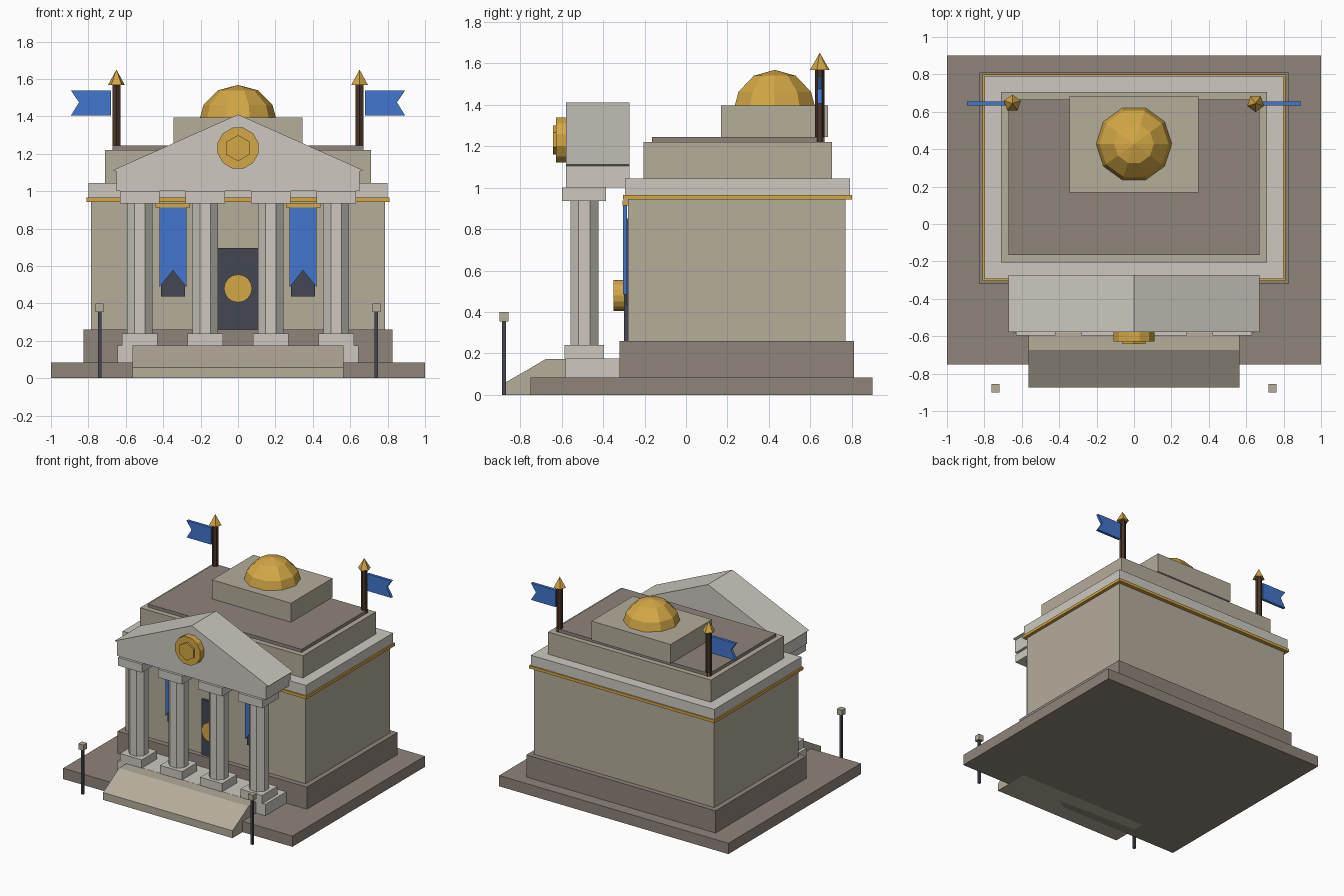
import bpy, bmesh, math
from mathutils import Matrix

cube = bpy.data.objects.get("Cube")
if cube:
    bpy.data.objects.remove(cube, do_unlink=True)


def material(name, *rgb):
    """Flat material from 8-bit display colour, stored as linear."""
    col = tuple((c / 255 / 12.92) if c < 11 else ((c / 255 + 0.055) / 1.055) ** 2.4 for c in rgb) + (1.0,)
    m = bpy.data.materials.new(name)
    m.use_nodes = True
    m.diffuse_color = col
    m.node_tree.nodes["Principled BSDF"].inputs["Base Color"].default_value = col
    return m


tan = material("tan stone", 181, 173, 155)
light = material("light stone", 205, 201, 192)
dark = material("dark stone", 143, 133, 122)
gold = material("gold", 212, 168, 70)
blue = material("blue cloth", 66, 118, 205)
slate = material("dark slate", 67, 71, 82)
brown = material("brown wood", 74, 52, 40)


def finish(name, bm, mat):
    bmesh.ops.recalc_face_normals(bm, faces=bm.faces)
    me = bpy.data.meshes.new(name)
    bm.to_mesh(me)
    bm.free()
    me.materials.append(mat)
    ob = bpy.data.objects.new(name, me)
    bpy.context.collection.objects.link(ob)
    return ob


def box(name, mat, x, y, z):
    """Box from (min, max) pairs."""
    bm = bmesh.new()
    bmesh.ops.create_cube(bm, size=1)
    for v in bm.verts:
        for i, (lo, hi) in enumerate((x, y, z)):
            v.co[i] = hi if v.co[i] > 0 else lo
    return finish(name, bm, mat)


def block(name, mat, cx, cy, w, z):
    """Square block centred in plan."""
    return box(name, mat, (cx - w / 2, cx + w / 2), (cy - w / 2, cy + w / 2), z)


def prism(name, mat, pts, lo, hi, axis="y"):
    """Extrude a profile: (x, z) along y, or (y, z) along x."""
    bm = bmesh.new()
    place = (lambda p, d: (p[0], d, p[1])) if axis == "y" else (lambda p, d: (d, p[0], p[1]))
    face = bm.faces.new([bm.verts.new(place(p, lo)) for p in pts])
    ext = bmesh.ops.extrude_face_region(bm, geom=[face])
    step = place((0, 0), hi - lo)
    bmesh.ops.translate(bm, vec=step, verts=[g for g in ext["geom"] if isinstance(g, bmesh.types.BMVert)])
    return finish(name, bm, mat)


def ring(r, n, cx, cz, turn=0.0):
    return [(cx + r * math.cos(turn + math.tau * i / n), cz + r * math.sin(turn + math.tau * i / n))
            for i in range(n)]


def cone(name, mat, n, r1, r2, x, y, z, turn=0.0):
    bm = bmesh.new()
    bmesh.ops.create_cone(bm, cap_ends=True, segments=n, radius1=r1, radius2=r2, depth=z[1] - z[0],
                          matrix=Matrix.Translation((x, y, sum(z) / 2)) @ Matrix.Rotation(turn, 4, "Z"))
    return finish(name, bm, mat)


# Main building, stacked from the ground up
box("ground_slab", dark, (-1, 1), (-0.75, 0.9), (0, 0.085))
box("plinth", dark, (-0.825, 0.825), (-0.32, 0.81), (0.085, 0.26))
box("main_walls", tan, (-0.785, 0.785), (-0.28, 0.77), (0.26, 0.945))
box("gold_band", gold, (-0.81, 0.81), (-0.305, 0.8), (0.943, 0.965))
box("cornice", light, (-0.8, 0.8), (-0.295, 0.79), (0.965, 1.045))
box("attic", tan, (-0.71, 0.71), (-0.205, 0.705), (1.045, 1.22))
box("roof_deck", dark, (-0.67, 0.67), (-0.165, 0.665), (1.22, 1.245))
box("dome_base", tan, (-0.345, 0.345), (0.168, 0.684), (1.245, 1.395))

# Dome
bm = bmesh.new()
bmesh.ops.create_uvsphere(bm, u_segments=10, v_segments=6, radius=0.213,
                          matrix=Matrix.Translation((0, 0.428, 1.355)) @ Matrix.Rotation(math.pi / 10, 4, "Z"))
bmesh.ops.bisect_plane(bm, geom=bm.verts[:] + bm.edges[:] + bm.faces[:], plane_co=(0, 0, 1.38),
                       plane_no=(0, 0, 1), clear_inner=True)
finish("dome", bm, gold)

# Portico floor, steps and pediment
box("portico_floor", light, (-0.645, 0.645), (-0.58, -0.3), (0.085, 0.175))
prism("front_steps", tan, [(-0.58, 0), (-0.58, 0.174), (-0.675, 0.174), (-0.775, 0.115),
                           (-0.875, 0.058), (-0.875, 0)], -0.565, 0.565, "x")
prism("pediment", light, [(-0.65, 1.0), (0.65, 1.0), (0.65, 1.105), (0.67, 1.112), (0, 1.41),
                          (-0.67, 1.112), (-0.65, 1.105)], -0.578, -0.272)

# Columns
for i, x in enumerate((-0.525, -0.175, 0.175, 0.525), 1):
    block(f"column_base_{i}", light, x, -0.49, 0.19, (0.175, 0.24))
    cone(f"column_shaft_{i}", light, 8, 0.073, 0.073, x, -0.49, (0.24, 0.935), math.pi / 8)
    block(f"column_capital_{i}", light, x, -0.492, 0.21, (0.935, 1.0))

# Door and round ornaments
box("door", slate, (-0.11, 0.11), (-0.3, -0.28), (0.26, 0.695))
prism("door_emblem", gold, ring(0.075, 16, 0, 0.48), -0.35, -0.3)
prism("pediment_medallion", gold, ring(0.113, 12, 0, 1.23, math.pi / 12), -0.627, -0.575)
prism("medallion_boss", gold, ring(0.07, 6, 0, 1.23, math.pi / 2), -0.641, -0.625)

# Mirrored pairs: windows, banners, lamps and flags
for side, s in (("left", 1), ("right", -1)):
    x = s * 0.348
    box(f"{side}_window", slate, (x - 0.065, x + 0.065), (-0.29, -0.28), (0.437, 0.85))
    prism(f"{side}_banner", blue, [(x - 0.073, 0.92), (x - 0.073, 0.485), (x, 0.577),
                                   (x + 0.073, 0.485), (x + 0.073, 0.92)], -0.303, -0.285)
    box(f"{side}_banner_rod", gold, (x - 0.092, x + 0.092), (-0.306, -0.28), (0.914, 0.937))

    block(f"{side}_lamp_post", slate, s * 0.74, -0.878, 0.018, (0, 0.355))
    block(f"{side}_lamp_head", tan, s * 0.74, -0.878, 0.044, (0.355, 0.4))

    cone(f"{side}_flagpole", brown, 6, 0.024, 0.024, s * 0.65, 0.645, (1.22, 1.57))
    cone(f"{side}_flagpole_finial", gold, 5, 0.047, 0, s * 0.65, 0.645, (1.568, 1.65),
         math.pi if s > 0 else 0)
    prism(f"{side}_flag", blue, [(s * 0.68, 1.405), (s * 0.68, 1.538), (s * 0.893, 1.538),
                                 (s * 0.85, 1.475), (s * 0.893, 1.405)], 0.634, 0.656)
